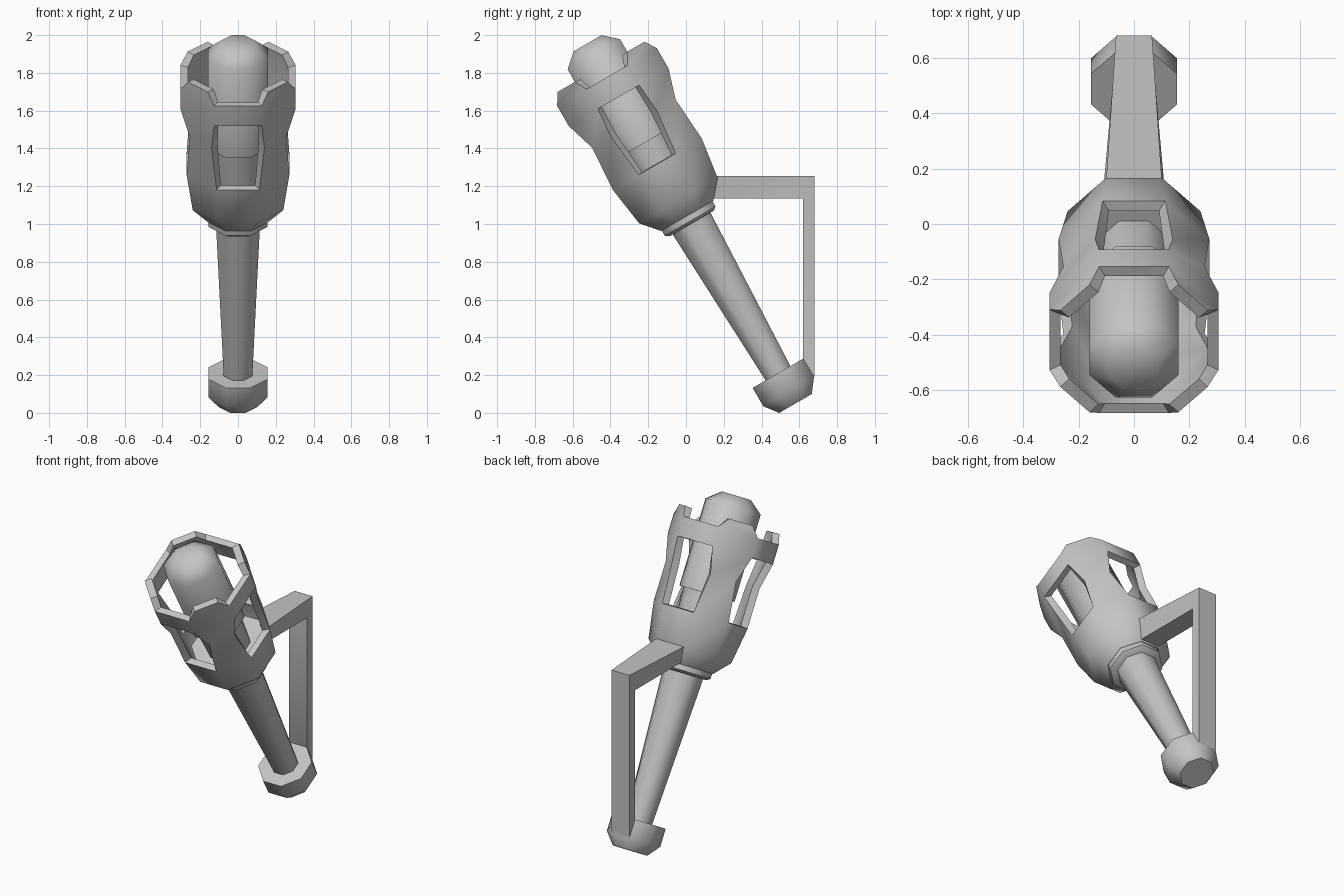
import bpy
import bmesh
from math import radians, tan
from mathutils import Matrix, Vector

cube = bpy.data.objects.get("Cube")
if cube:
    bpy.data.objects.remove(cube, do_unlink=True)

# Single grey finish
grey = bpy.data.materials.new("plain_grey")
grey.use_nodes = True
COLOUR = (0.55, 0.55, 0.55, 1)
grey.diffuse_color = COLOUR
grey.node_tree.nodes["Principled BSDF"].inputs["Base Color"].default_value = COLOUR

# The torch leans forward: local z runs along its axis
TILT = Matrix.Translation((0, 0.487, 0.21)) @ Matrix.Rotation(radians(30), 4, "X")
FLAT = tan(radians(22.5))


def octagon(height, apothem, half=None):
    """Eight corners; half is the half width of the four main flats."""
    half = apothem * FLAT if half is None else half
    ring = []
    for quarter in range(4):
        turn = Matrix.Rotation(radians(90 * quarter), 3, "Z")
        ring += [turn @ Vector((apothem, side * half, height)) for side in (-1, 1)]
    return ring


def loft(name, rings, matrix=TILT, caps=True, skip=(), wall=0):
    """Join rings with quads; skip lists the bands left open on the main flats."""
    bm = bmesh.new()
    loops = [[bm.verts.new(p) for p in ring] for ring in rings]
    n = len(loops[0])
    for band, (low, high) in enumerate(zip(loops, loops[1:])):
        for i in range(n):
            if band in skip and i % 2 == 0:
                continue
            j = (i + 1) % n
            bm.faces.new((low[i], low[j], high[j], high[i]))
    if caps:
        bm.faces.new(loops[0][::-1])
        bm.faces.new(loops[-1])
        bmesh.ops.recalc_face_normals(bm, faces=bm.faces)
    mesh = bpy.data.meshes.new(name)
    bm.to_mesh(mesh)
    bm.free()
    mesh.materials.append(grey)
    obj = bpy.data.objects.new(name, mesh)
    bpy.context.collection.objects.link(obj)
    obj.matrix_world = matrix
    bpy.ops.object.select_all(action="DESELECT")
    obj.select_set(True)
    bpy.context.view_layer.objects.active = obj
    if wall:
        solid = obj.modifiers.new("wall", "SOLIDIFY")
        solid.thickness = wall
        solid.offset = -1
        bpy.ops.object.modifier_apply(modifier=solid.name)
    bpy.ops.object.shade_smooth_by_angle(angle=radians(50))
    return obj


def turned(name, profile):
    return loft(name, [octagon(t, a) for t, a in profile])


# Grip, end knob and collar
turned("handle", [(-0.02, 0.075), (1.41, 0.137)])
turned("pommel", [(-0.185, 0.10), (-0.112, 0.155), (0, 0.155)])
turned("collar", [(0.915, 0.135), (0.93, 0.155), (0.967, 0.155)])

# Domed core inside the head
turned("core", [(1.41, 0.16), (1.95, 0.16), (2.017, 0.085)])

# Hollow head with four windows and four rim teeth
head = [(0.962, 0.16, 0.066), (1.055, 0.24, 0.10), (1.278, 0.272, 0.113),
        (1.525, 0.255, 0.14), (1.688, 0.305, 0.126), (1.81, 0.305, 0.126),
        (1.873, 0.266, 0.16)]
loft("head_cage", [octagon(*r) for r in head], caps=False, skip=(2, 3, 5), wall=0.045)
turned("head_floor", [(1.05, 0.215), (1.17, 0.235)])

# Wall bracket: tapered arm, mitred elbow, straight upright
bracket = [(0.10, (0.165, 1.255), (0.14, 1.135)),
           (0.065, (0.68, 1.255), (0.62, 1.135)),
           (0.065, (0.68, 0.19), (0.62, 0.285))]
sections = []
for half, outer, inner in bracket:
    lower = 0.066 if half > 0.066 else half
    sections.append([Vector((-half, *outer)), Vector((half, *outer)),
                     Vector((lower, *inner)), Vector((-lower, *inner))])
loft("wall_bracket", sections, matrix=Matrix.Identity(4))
